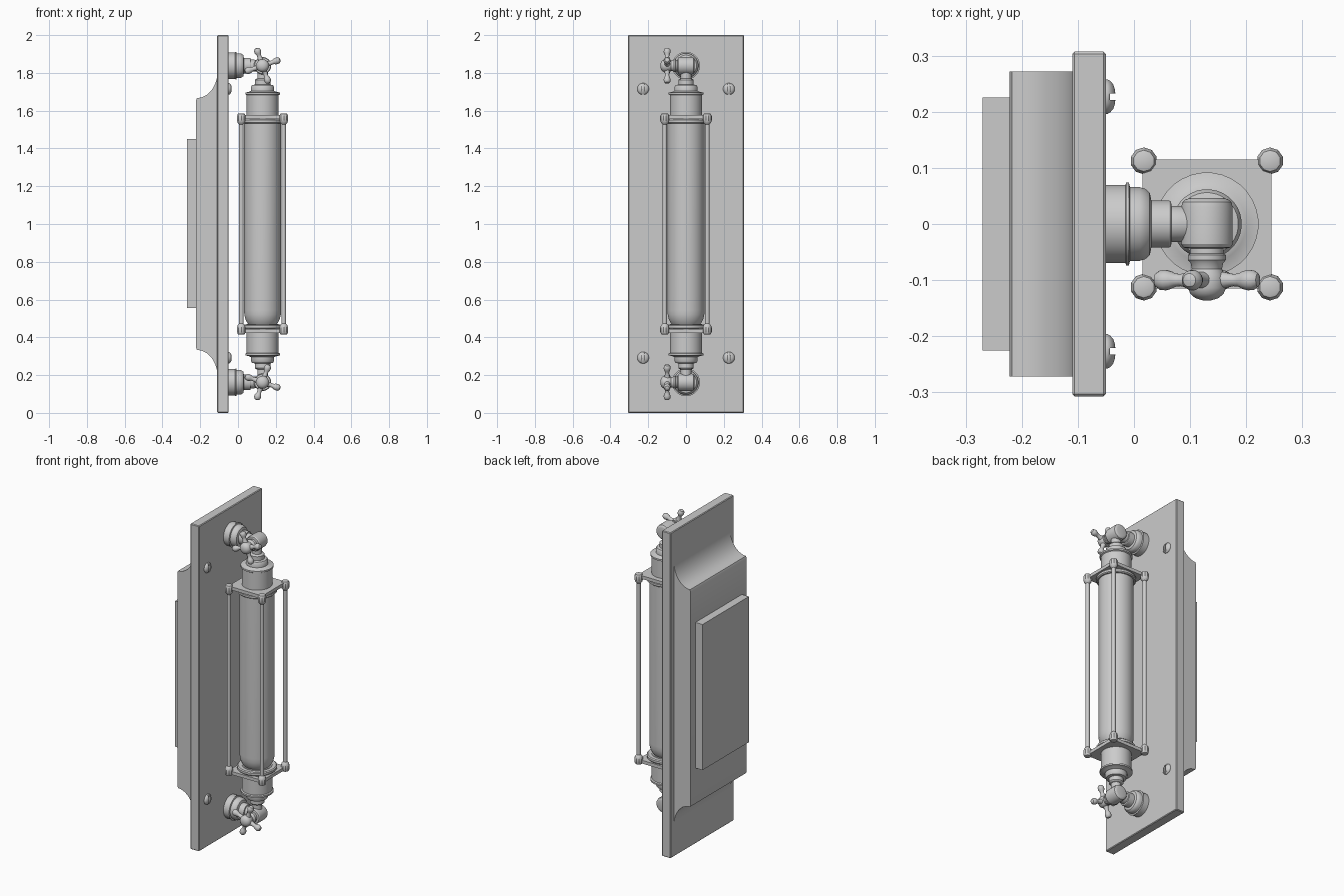
import bpy, bmesh, math
from mathutils import Vector, Matrix

if "Cube" in bpy.data.objects:
    bpy.data.objects.remove(bpy.data.objects["Cube"])


def finish(bm, name):
    bmesh.ops.recalc_face_normals(bm, faces=bm.faces[:])
    for f in bm.faces:
        f.smooth = True
    for e in bm.edges:
        e.smooth = e.calc_face_angle(0) < math.radians(32)
    me = bpy.data.meshes.new(name)
    bm.to_mesh(me)
    bm.free()
    ob = bpy.data.objects.new(name, me)
    bpy.context.collection.objects.link(ob)
    return ob


def box(name, lo, hi, bevel=0):
    lo, hi = Vector(lo), Vector(hi)
    bm = bmesh.new()
    bmesh.ops.create_cube(bm, size=1, matrix=Matrix.Translation((lo + hi) / 2)
                          @ Matrix.Diagonal((*(hi - lo), 1)))
    if bevel:
        bmesh.ops.bevel(bm, geom=bm.edges[:], offset=bevel, segments=1, affect='EDGES')
    return finish(bm, name)


def lathe(name, profile, origin, axis=(0, 0, 1), seg=32):
    """Spin (radius, distance) points about an axis; both ends are capped."""
    m = Matrix.Translation(origin) @ Vector(axis).to_track_quat('Z', 'Y').to_matrix().to_4x4()
    bm = bmesh.new()
    rings = []
    for r, t in profile:
        rings.append([bm.verts.new(m @ Vector((r * math.cos(a), r * math.sin(a), t)))
                      for a in (2 * math.pi * (i + .5) / seg for i in range(seg))])
    for a, b in zip(rings, rings[1:]):
        for i in range(seg):
            j = (i + 1) % seg
            bm.faces.new((a[i], a[j], b[j], b[i]))
    bm.faces.new(rings[0])
    bm.faces.new(rings[-1])
    return finish(bm, name)


# wall plate and back box
box("wall_plate", (-.11, -.307, 0), (-.05, .307, 2), .004)
box("back_box", (-.27, -.225, .555), (-.222, .225, 1.45))

# coved backing block: half profile mirrored about z = 1
half = [(-.222, .655)]
for i in range(11):
    a = math.pi / 2 * i / 10
    half.append((-.217 + .109 * math.sin(a), .81 - .143 * math.cos(a)))
outline = [(x, 1 + h) for x, h in half] + [(x, 1 - h) for x, h in reversed(half)]
bm = bmesh.new()
face = bm.faces.new([bm.verts.new((x, -.272, z)) for x, z in outline])
ext = bmesh.ops.extrude_face_region(bm, geom=[face])
bmesh.ops.translate(bm, vec=(0, .544, 0),
                    verts=[g for g in ext["geom"] if isinstance(g, bmesh.types.BMVert)])
finish(bm, "backing_block")

# slotted dome screws
dome = [(.031, 0), (.031, .003), (.028, .008), (.022, .013), (.013, .016), (.004, .017)]
for y in (-.227, .227):
    for z in (.292, 1.715):
        screw = lathe("screw", dome, (-.05, y, z), (1, 0, 0), 24)
        cutter = box("slot_cutter", (-.043, y - .006, z - .05), (-.02, y + .006, z + .05))
        cutter.hide_render = True
        mod = screw.modifiers.new("slot", 'BOOLEAN')
        mod.object = cutter
        mod.operation = 'DIFFERENCE'
        bpy.context.view_layer.objects.active = screw
        bpy.ops.object.modifier_apply(modifier="slot")
        bpy.data.objects.remove(cutter)

# glass tube, rounded at the bottom
CX = .13
lathe("glass_tube", [(.055, .44), (.065, .455), (.08, .475), (.091, .495), (.097, .52),
                     (.098, .545), (.098, 1.55)], (CX, 0, 0), seg=40)

# cage rods
corners = [(CX + sx * .1125, sy * .1125) for sx in (-1, 1) for sy in (-1, 1)]
for x, y in corners:
    lathe("cage_rod", [(.012, .43), (.012, 1.57)], (x, y, 0), seg=12)

# both ends share the same fittings, mirrored about z = 1
for s, end in ((1, "top"), (-1, "bottom")):
    up = (0, 0, s)
    mid = (CX, 0, 1)
    lathe(end + "_cap", [(.085, .53), (.085, .682), (.092, .686), (.092, .696), (.075, .699),
                         (.07, .702), (.062, .704), (.062, .725), (.056, .735), (.041, .738),
                         (.041, .762), (.037, .767), (.028, .77), (.028, .82)], mid, up)
    lathe(end + "_cage_ring", [(.106, .533), (.112, .538), (.112, .55), (.106, .557)],
          mid, up, 24)
    z1, z2 = sorted((1 + s * .557, 1 + s * .577))
    box(end + "_cage_plate", (CX - .115, -.115, z1), (CX + .115, .115, z2))
    for x, y in corners:
        lathe(end + "_cage_knob", [(.012, .527), (.02, .536), (.024, .548), (.024, .572),
                                   (.019, .583), (.014, .585)], (x, y, 1), up, 10)

    # wall mount
    zc = 1 + s * .838
    lathe(end + "_wall_mount",
          [(.07, 0), (.07, .035), (.074, .036), (.074, .041), (.066, .043), (.066, .06),
           (.063, .07), (.056, .078), (.042, .081), (.042, .113), (.04, .116), (.032, .117),
           (.032, .135), (.028, .15), (.028, .17)], (-.05, 0, zc), (1, 0, 0))
    # valve body and spindle, running towards the front
    lathe(end + "_valve_body",
          [(.03, -.046), (.038, -.044), (.044, -.039), (.046, -.03), (.046, .036), (.042, .042),
           (.03, .044), (.03, .053), (.034, .055), (.034, .064), (.029, .07), (.027, .08),
           (.032, .09), (.034, .1), (.034, .114), (.03, .124), (.021, .132), (.008, .136)],
          (CX, 0, zc), (0, -1, 0))
    # cross handle
    for k in range(4):
        a = math.radians(19) + k * math.pi / 2
        lathe(end + "_handle_spoke",
              [(.018, .015), (.014, .035), (.011, .05), (.012, .06), (.016, .068), (.0185, .078),
               (.0175, .088), (.012, .096), (.004, .099)],
              (CX, -.1, zc), (math.cos(a), 0, s * math.sin(a)), 16)
